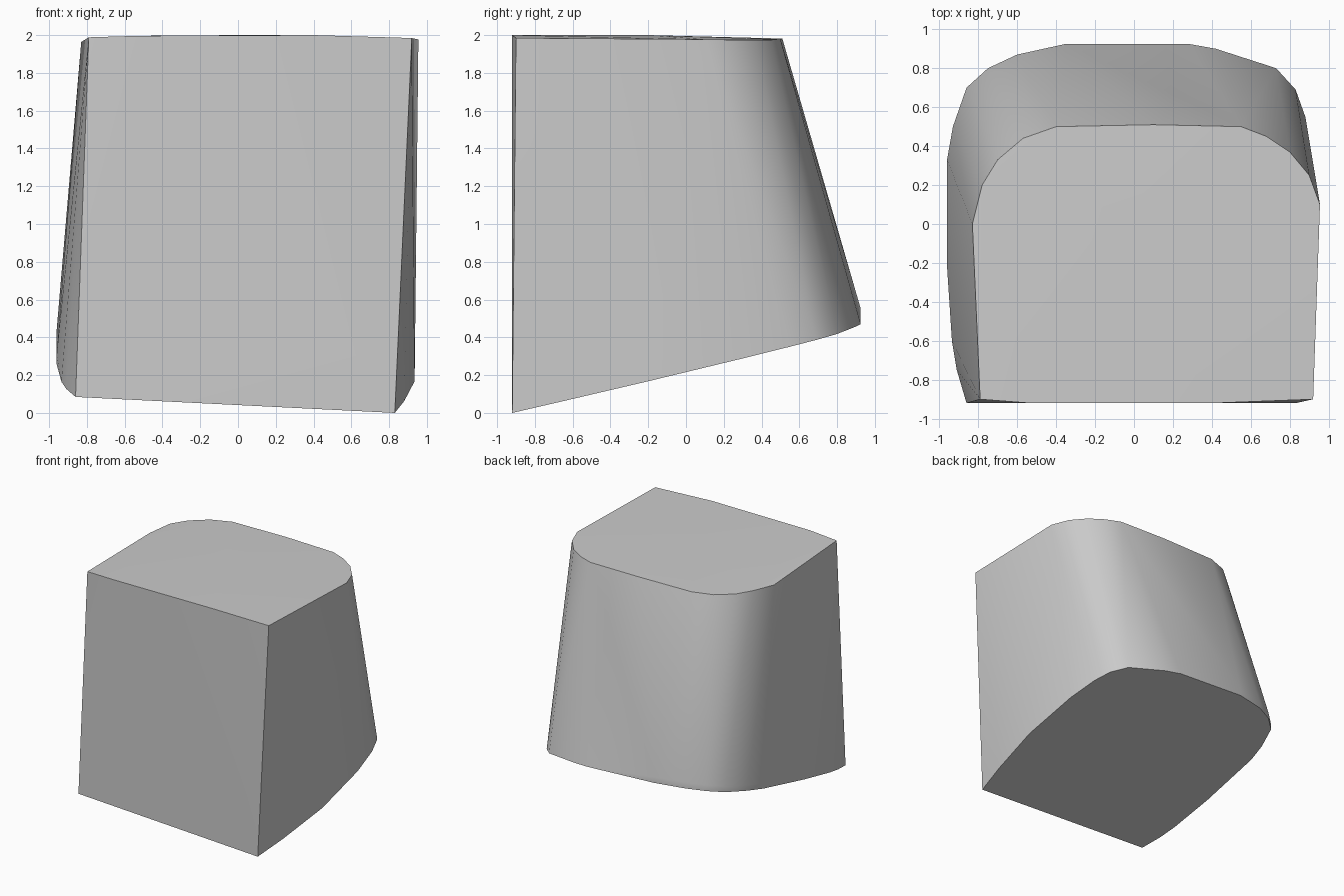
import bpy
import bmesh
import math

default_cube = bpy.data.objects.get("Cube")
if default_cube:
    bpy.data.objects.remove(default_cube, do_unlink=True)


def make_material(name, colour):
    material = bpy.data.materials.new(name)
    material.use_nodes = True
    material.diffuse_color = colour
    for node in material.node_tree.nodes:
        if node.type == 'BSDF_PRINCIPLED':
            node.inputs["Base Color"].default_value = colour
    return material


def base_height(x, y):
    """Height of the sloping underside."""
    return max(0, 0.24 * (y + 0.92) - 0.05 * (x - 0.83))


def crown_height(x, y):
    """Height of the very slightly domed top."""
    side_drop = 0.03 * max(0, abs(x) - 0.4)
    back_drop = 0.03 * max(0, y + 0.1)
    left_drop = 0.02 if x < -0.8 else 0
    return 2 - side_drop - back_drop - left_drop


# Outline of the top: straight front, rounded back corners
top_outline = [
    (-0.79, -0.9), (-0.53, -0.92), (0.4, -0.92), (0.92, -0.9), (0.955, 0.1),
    (0.9, 0.25), (0.8, 0.37), (0.68, 0.45), (0.55, 0.5), (0.1, 0.51),
    (-0.4, 0.5), (-0.57, 0.44), (-0.7, 0.33), (-0.78, 0.2), (-0.83, 0),
]

# Wider outline of the underside
base_outline = [
    (-0.86, -0.92), (-0.91, -0.75), (-0.935, -0.6), (-0.96, -0.22),
    (-0.96, 0.33), (-0.93, 0.5), (-0.86, 0.7), (-0.75, 0.8), (-0.6, 0.87),
    (-0.35, 0.925), (0.28, 0.925), (0.42, 0.9), (0.73, 0.8), (0.83, 0.69),
    (0.88, 0.55), (0.92, 0.3), (0.935, -0.2), (0.88, -0.65), (0.83, -0.92),
]

# Skin the two outlines into one convex block
bm = bmesh.new()
for x, y in top_outline:
    bm.verts.new((x, y, crown_height(x, y)))
for x, y in base_outline:
    bm.verts.new((x, y, base_height(x, y)))

# Worn rim just above the underside at the back and left
for x, y in base_outline:
    if x < 0 and y > -0.3:
        bm.verts.new((x, y, base_height(x, y) + 0.05))

bm.verts.new((0, -0.2, 2))
bmesh.ops.convex_hull(bm, input=bm.verts[:])
loose = [v for v in bm.verts if not v.link_faces]
bmesh.ops.delete(bm, geom=loose, context='VERTS')
bmesh.ops.recalc_face_normals(bm, faces=bm.faces[:])

mesh = bpy.data.meshes.new("tapered_block")
bm.to_mesh(mesh)
bm.free()
block = bpy.data.objects.new("tapered_block", mesh)
bpy.context.collection.objects.link(block)
mesh.materials.append(make_material("plain grey", (0.6, 0.6, 0.6, 1)))

# Smooth the rounded wall while keeping the rims sharp
bpy.ops.object.select_all(action='DESELECT')
block.select_set(True)
bpy.context.view_layer.objects.active = block
bpy.ops.object.shade_smooth_by_angle(angle=math.radians(30))
